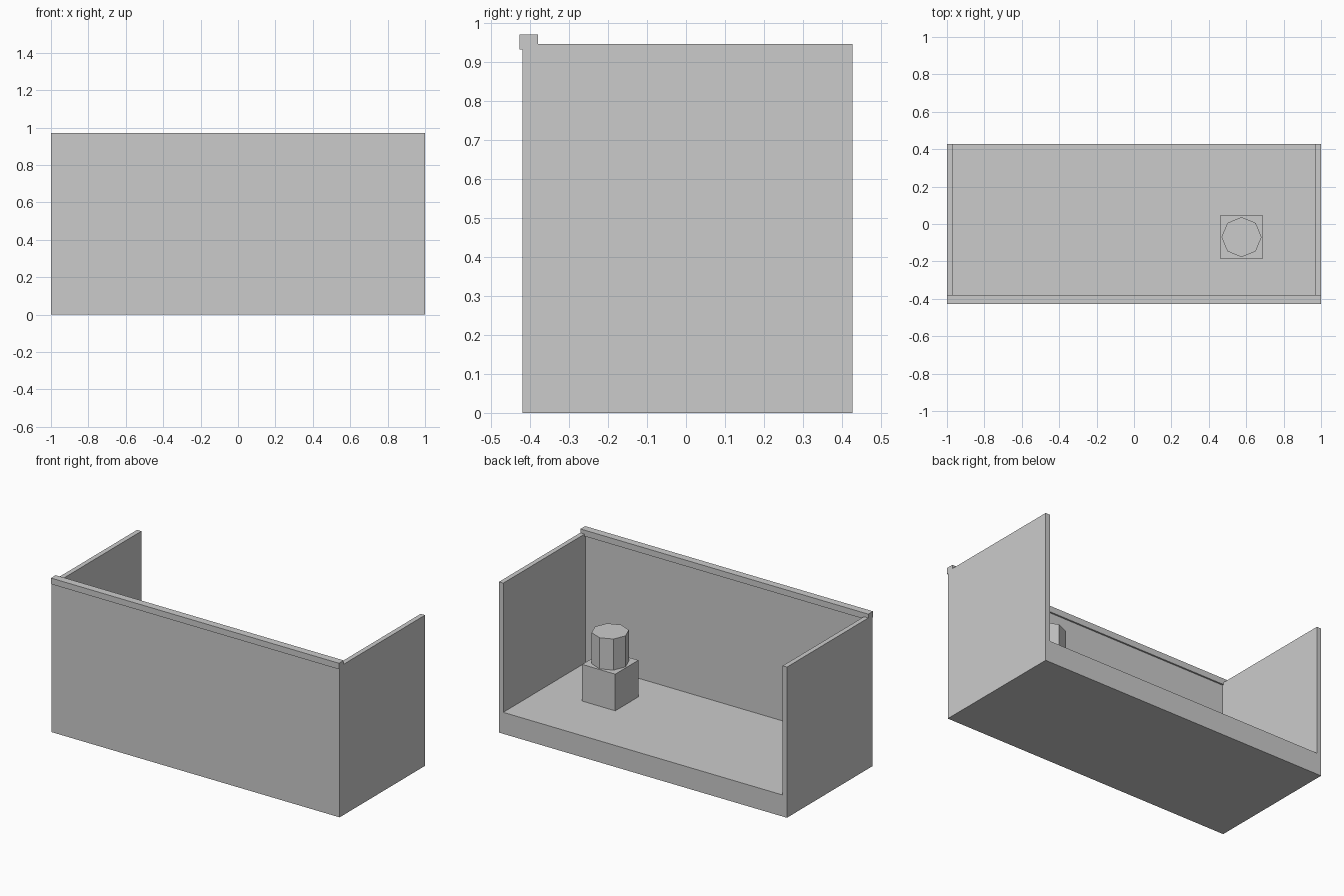
import bpy, math

if "Cube" in bpy.data.objects:
    bpy.data.objects.remove(bpy.data.objects["Cube"])


def box(name, x, y, z):
    """Box from (min, max) ranges on each axis."""
    bpy.ops.mesh.primitive_cube_add(size=1, location=[sum(r) / 2 for r in (x, y, z)])
    ob = bpy.context.object
    ob.name = name
    ob.scale = [r[1] - r[0] for r in (x, y, z)]
    bpy.ops.object.transform_apply(location=False, rotation=False, scale=True)
    return ob


WALL, FLOOR, TOP = 0.03, 0.135, 0.946
FRONT, BACK = -0.42, 0.427

# Room shell: solid block hollowed out, open at the back and the top
room = box("room_shell", (-1, 1), (FRONT, BACK), (0, TOP))
cutter = box("room_cutter", (-1 + WALL, 1 - WALL), (FRONT + WALL, BACK + 0.2), (FLOOR, TOP + 0.2))
cutter.hide_render = True
mod = room.modifiers.new("hollow", 'BOOLEAN')
mod.operation = 'DIFFERENCE'
mod.solver = 'EXACT'
mod.object = cutter
bpy.context.view_layer.objects.active = room
bpy.ops.object.modifier_apply(modifier=mod.name)
bpy.data.objects.remove(cutter)

# Cap rail along the top of the front wall
box("cap_rail", (-1, 1), (-0.427, -0.38), (0.932, 0.97))

# Pedestal with an eight-sided drum on it
PX, PY, PTOP = 0.575, -0.07, 0.365
box("pedestal", (PX - 0.115, PX + 0.115), (PY - 0.115, PY + 0.115), (FLOOR, PTOP))
bpy.ops.mesh.primitive_cylinder_add(vertices=8, radius=0.107, depth=0.195,
                                    location=(PX, PY, PTOP + 0.0975))
bpy.context.object.name = "drum"

# Flat panel hung on the inside of the front wall
bpy.ops.mesh.primitive_plane_add(size=1, location=(-0.225, FRONT + WALL + 0.002, 0.65),
                                 rotation=(-math.pi / 2, 0, 0))
panel = bpy.context.object
panel.name = "wall_panel"
panel.scale = (0.23, 0.385, 1)
